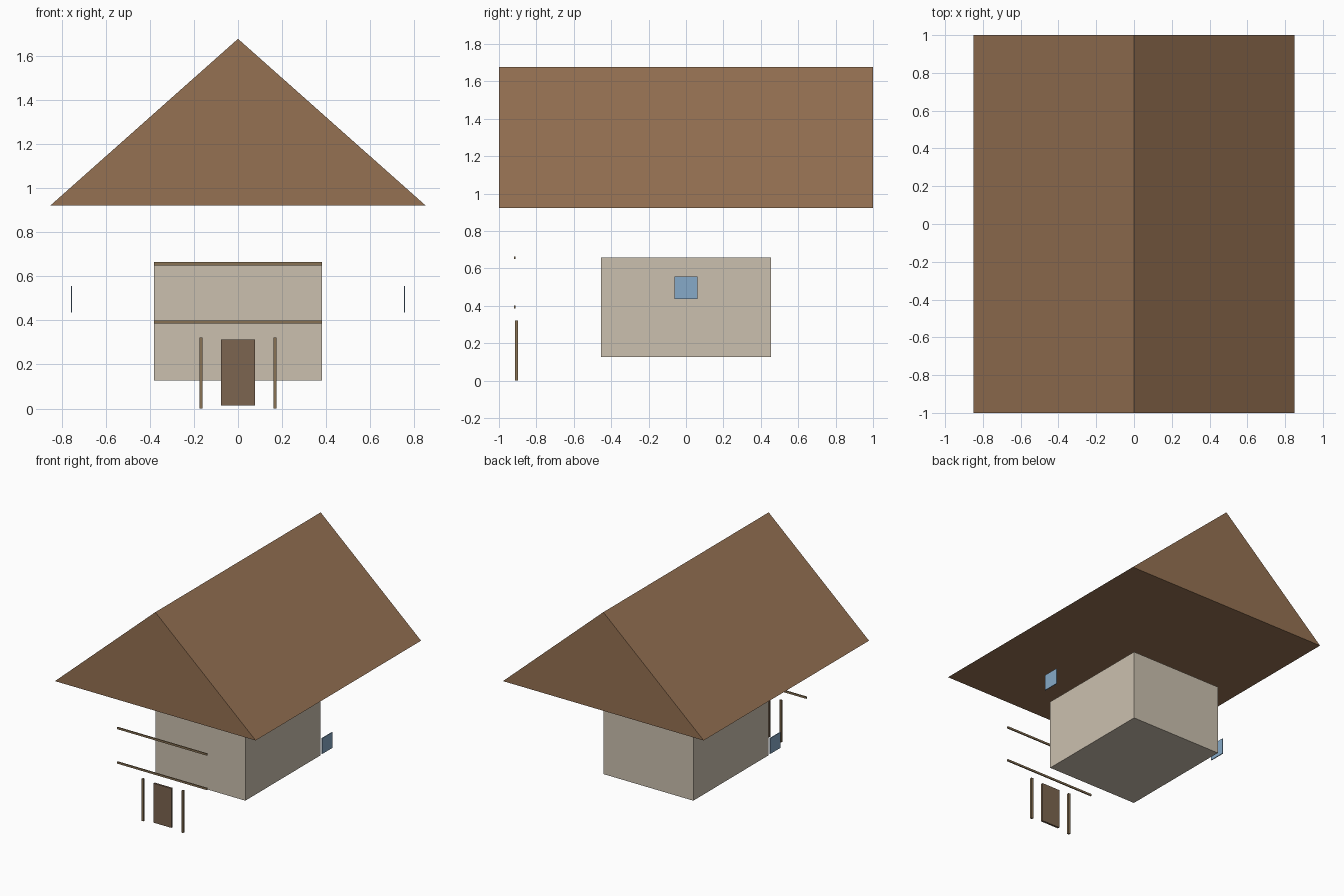
import bpy, bmesh

if "Cube" in bpy.data.objects:
    bpy.data.objects.remove(bpy.data.objects["Cube"])


def material(name, rgb):
    m = bpy.data.materials.new(name)
    m.diffuse_color = (*rgb, 1)
    m.use_nodes = True
    m.node_tree.nodes["Principled BSDF"].inputs["Base Color"].default_value = m.diffuse_color
    return m


ROOF = material("roof_brown", (0.30, 0.165, 0.085))
WALL = material("plaster", (0.60, 0.53, 0.43))
TIMBER = material("timber", (0.25, 0.17, 0.09))
DOOR = material("door_wood", (0.20, 0.13, 0.08))
GLASS = material("window_blue", (0.24, 0.40, 0.58))


def finish(name, bm, mat):
    bmesh.ops.recalc_face_normals(bm, faces=bm.faces)
    mesh = bpy.data.meshes.new(name)
    bm.to_mesh(mesh)
    bm.free()
    mesh.materials.append(mat)
    obj = bpy.data.objects.new(name, mesh)
    bpy.context.collection.objects.link(obj)


def box(name, x, y, z, mat):
    """Box from (min, max) ranges on each axis."""
    bm = bmesh.new()
    bmesh.ops.create_cube(bm, size=1)
    for v in bm.verts:
        v.co = [r[0] if c < 0 else r[1] for c, r in zip(v.co, (x, y, z))]
    finish(name, bm, mat)


# Gabled roof: triangle extruded front to back
bm = bmesh.new()
gable = bm.faces.new([bm.verts.new((x, -1, z))
                      for x, z in ((-0.85, 0.922), (0.85, 0.922), (0, 1.677))])
ext = bmesh.ops.extrude_face_region(bm, geom=[gable], use_keep_orig=True)
bmesh.ops.translate(bm, vec=(0, 2, 0),
                    verts=[g for g in ext["geom"] if isinstance(g, bmesh.types.BMVert)])
finish("roof", bm, ROOF)

# House body
box("walls", (-0.38, 0.38), (-0.454, 0.454), (0.127, 0.657), WALL)

# Front door
box("door", (-0.076, 0.076), (-0.914, -0.899), (0.013, 0.314), DOOR)

# Horizontal facade beams
for name, z in (("lower_beam", 0.385), ("upper_beam", 0.649)):
    box(name, (-0.38, 0.38), (-0.919, -0.911), (z, z + 0.015), TIMBER)

# Door posts and side windows, one per side
for side, s in (("left", -1), ("right", 1)):
    px, wx = s * 0.168, s * 0.755
    box(side + "_door_post", (px - 0.0075, px + 0.0075), (-0.914, -0.899), (0, 0.322), TIMBER)
    box(side + "_window", (wx - 0.003, wx + 0.003), (-0.062, 0.062), (0.436, 0.556), GLASS)
